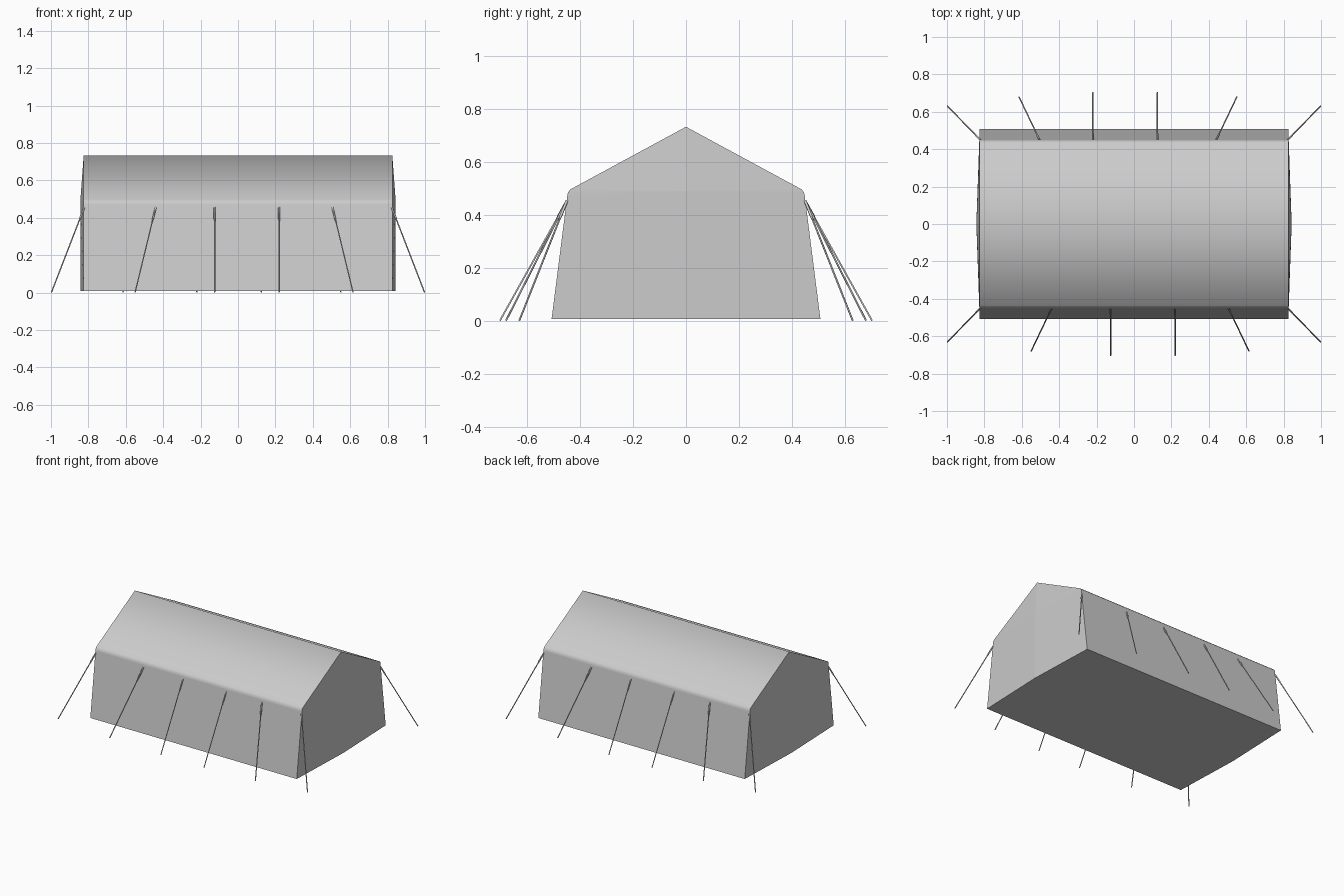
import bpy, bmesh
from mathutils import Vector

if "Cube" in bpy.data.objects:
    bpy.data.objects.remove(bpy.data.objects["Cube"])

HALF = 0.825     # half length at the corners
BULGE = 0.843    # half length at the middle of each end wall

# Cross-section (y, z): wall foot, rounded eave, ridge, mirrored
side = [(-0.508, 0.008), (-0.449, 0.472), (-0.446, 0.487), (-0.436, 0.498)]
profile = side + [(0, 0.734)] + [(-y, z) for y, z in reversed(side)]
RIDGE, LAST = 4, 8

# Tent body
bm = bmesh.new()
ends = []
for s in (-1, 1):
    ring = [bm.verts.new((s * HALF, y, z)) for y, z in profile]
    foot = bm.verts.new((s * BULGE, 0, 0.008))
    mid = bm.verts.new((s * BULGE, 0, 0.492))
    ends.append((ring, foot, mid))
    # End wall: two wall panels and two gable panels meeting at the bulge
    for i in range(LAST):
        if i == 0:
            bm.faces.new((ring[0], ring[1], mid, foot))
        elif i == LAST - 1:
            bm.faces.new((ring[i], ring[LAST], foot, mid))
        else:
            bm.faces.new((ring[i], ring[i + 1], mid))
(a, fa, _), (b, fb, _) = ends
skin = [bm.faces.new((a[i], a[i + 1], b[i + 1], b[i])) for i in range(LAST)]
# Ground sheet
bm.faces.new((a[0], b[0], fb, b[LAST], a[LAST], fa))
bmesh.ops.recalc_face_normals(bm, faces=bm.faces)

# Smooth roof and eaves, with crisp end, foot and wall edges
for f in skin:
    f.smooth = True
for e in bm.edges:
    e.smooth = all(f in skin for f in e.link_faces)
for i in (1, LAST - 1):
    bm.edges.get((a[i], b[i])).smooth = False
mesh = bpy.data.meshes.new("tent_body")
bm.to_mesh(mesh)
bm.free()
bpy.context.collection.objects.link(bpy.data.objects.new("tent_body", mesh))

# Guy ropes: (top x, peg x, peg y) on the front side
ropes = [(-0.822, -0.997, -0.63), (-0.44, -0.55, -0.68), (-0.125, -0.125, -0.703),
         (0.22, 0.22, -0.703), (0.505, 0.615, -0.68), (0.822, 0.997, -0.63)]


def guy_rope(name, top, peg):
    curve = bpy.data.curves.new(name, 'CURVE')
    curve.dimensions = '3D'
    curve.bevel_depth = 0.0035
    curve.bevel_resolution = 1
    curve.use_fill_caps = True
    spline = curve.splines.new('POLY')
    spline.points.add(3)
    # Thicker bound section near the tent
    for p, t, r in zip(spline.points, (0, 0.13, 0.15, 1), (1.5, 1.5, 1, 1)):
        p.co = (*top.lerp(peg, t), 1)
        p.radius = r
    bpy.context.collection.objects.link(bpy.data.objects.new(name, curve))


# The back row is the front row turned half a circle
for label, s in (("front", 1), ("back", -1)):
    for n, (tx, px, py) in enumerate(ropes, 1):
        guy_rope(f"{label}_guy_rope_{n}", Vector((s * tx, s * -0.45, 0.455)),
                 Vector((s * px, s * py, 0.002)))
